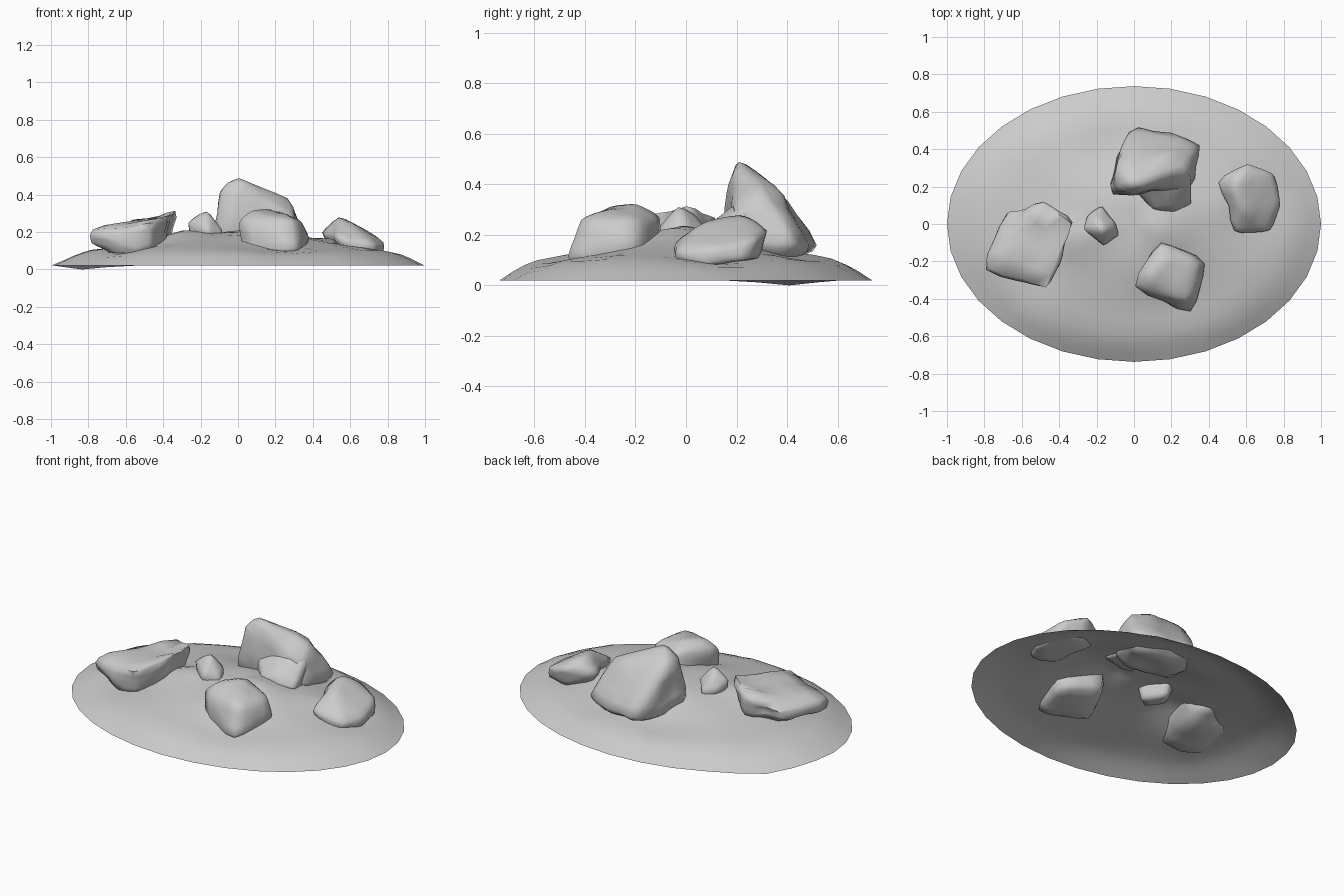
import bpy, bmesh, math
from mathutils import Vector, noise


def finish(name, bm, angle):
    bmesh.ops.recalc_face_normals(bm, faces=bm.faces)
    me = bpy.data.meshes.new(name)
    bm.to_mesh(me)
    bm.free()
    ob = bpy.data.objects.new(name, me)
    bpy.context.collection.objects.link(ob)
    bpy.ops.object.select_all(action='DESELECT')
    ob.select_set(True)
    bpy.context.view_layer.objects.active = ob
    bpy.ops.object.shade_smooth_by_angle(angle=math.radians(angle))
    return ob


def rock(name, pts, amp=0.022, dents=()):
    # hull of a few corner points, subdivided, dented and weathered
    bm = bmesh.new()
    for p in pts:
        bm.verts.new(p)
    bmesh.ops.convex_hull(bm, input=bm.verts)
    loose = [v for v in bm.verts if not v.link_faces]
    bmesh.ops.delete(bm, geom=loose, context='VERTS')
    bmesh.ops.subdivide_edges(bm, edges=bm.edges, cuts=3, use_grid_fill=True)
    for _ in range(2):
        bmesh.ops.smooth_vert(bm, verts=bm.verts, factor=0.3,
                              use_axis_x=True, use_axis_y=True, use_axis_z=True)
    bm.normal_update()
    for v in bm.verts:
        d = amp * noise.noise(v.co * 8) + 0.005
        for c, depth, w in dents:
            d -= depth * math.exp(-(v.co - Vector(c)).length_squared / w ** 2)
        v.co += v.normal * d
    return finish(name, bm, 70)


# earth mound: open shell with an elliptical rim
PROFILE = [(0, .2), (.1, .2), (.2, .195), (.3, .185), (.4, .165), (.5, .145),
           (.6, .128), (.7, .117), (.8, .1), (.87, .078), (.93, .052), (1, .02)]
# rises between the rocks and hollows at their outer feet: x, y, height, width
BUMPS = [(.14, -.02, .035, .11), (-.32, -.08, .03, .1), (.5, .1, .02, .1),
         (-.1, .44, -.025, .12), (.2, -.43, -.035, .14), (-.6, -.26, -.03, .14),
         (.7, .12, -.025, .13), (.3, .45, -.01, .12)]
SEG = 32
bm = bmesh.new()
rings = []
for r, z in PROFILE[1:]:
    ring = []
    for i in range(SEG):
        a = math.tau * i / SEG
        x, y = r * math.cos(a), .737 * r * math.sin(a)
        h = z
        if r < 1:
            for bx, by, bh, w in BUMPS:
                h += bh * math.exp(-((x - bx) ** 2 + (y - by) ** 2) / w ** 2)
            h += .014 * noise.noise(Vector((x * 4, y * 4, 3)))
        ring.append(bm.verts.new((x, y, h)))
    rings.append(ring)
# low spot on the rim
for i, z in ((12, .012), (13, 0), (14, .012)):
    rings[-1][i].co.z = z
centre = bm.verts.new((0, 0, .2))
for i in range(SEG):
    j = (i + 1) % SEG
    bm.faces.new((centre, rings[0][i], rings[0][j]))
    for a, b in zip(rings, rings[1:]):
        bm.faces.new((a[i], b[i], b[j], a[j]))
finish("mound", bm, 80)

# tall leaning rock, its front foot spreading forward
rock("tall_rock", [
    (-.01, .2, .505), (-.1, .16, .44), (-.09, .34, .40), (.1, .25, .41),
    (.27, .3, .39), (.2, .38, .35), (-.13, .16, .18), (-.1, .36, .14),
    (.01, .53, .15), (.37, .43, .16), (.31, .18, .17), (.28, .2, .28),
    (.02, .45, .1), (.3, .38, .1), (.25, .2, .12), (-.05, .22, .12)],
    dents=[((-.1, .28, .25), .02, .08)])
rock("tall_rock_foot", [
    (.12, .06, .19), (.22, .06, .2), (.31, .1, .18), (.3, .27, .33),
    (.12, .24, .37), (.0, .21, .3), (.08, .09, .17), (.3, .12, .16),
    (.28, .25, .16), (-.02, .2, .17)], .014)

# front boulder
rock("front_rock", [
    (.06, -.3, .31), (.17, -.19, .32), (.25, -.3, .30), (.29, -.43, .26),
    (-.01, -.33, .26), (.14, -.09, .27), (.35, -.2, .24), (.39, -.21, .17),
    (.31, -.48, .11), (.02, -.35, .1), (.15, -.09, .12), (.36, -.2, .09),
    (.29, -.44, .07), (.06, -.33, .07)], .014)

# flat slab on the left, undercut at its outer end
rock("left_slab", [
    (-.8, -.25, .2), (-.68, .08, .21), (-.48, .13, .27), (-.32, .02, .32),
    (-.39, -.18, .26), (-.47, -.36, .25), (-.6, -.1, .24), (-.79, -.24, .15),
    (-.69, .06, .15), (-.47, .11, .15), (-.34, .01, .2), (-.46, -.33, .09),
    (-.69, -.25, .08), (-.6, .0, .1), (-.42, 0, .1)],
    dents=[((-.58, .1, .2), .045, .06), ((-.45, -.06, .28), .03, .09)])

# rounded rock on the right
rock("right_rock", [
    (.44, .23, .2), (.53, .22, .285), (.61, .33, .22), (.74, .28, .18),
    (.78, .1, .14), (.73, -.03, .13), (.53, -.05, .17), (.6, .05, .24),
    (.68, .2, .22), (.5, .2, .12), (.6, .3, .11), (.76, .24, .1),
    (.77, .08, .08), (.7, -.03, .08), (.55, -.03, .11)], .01,
    dents=[((.48, .08, .18), .03, .07)])

# small stone in the middle
rock("small_stone", [
    (-.17, -.03, .31), (-.2, .03, .28), (-.27, -.03, .25), (-.25, .04, .22),
    (-.17, .1, .2), (-.08, -.06, .2), (-.16, -.12, .22), (-.1, .01, .23),
    (-.25, -.03, .14), (-.18, .07, .13), (-.1, -.05, .13), (-.16, -.1, .13)], .008)
